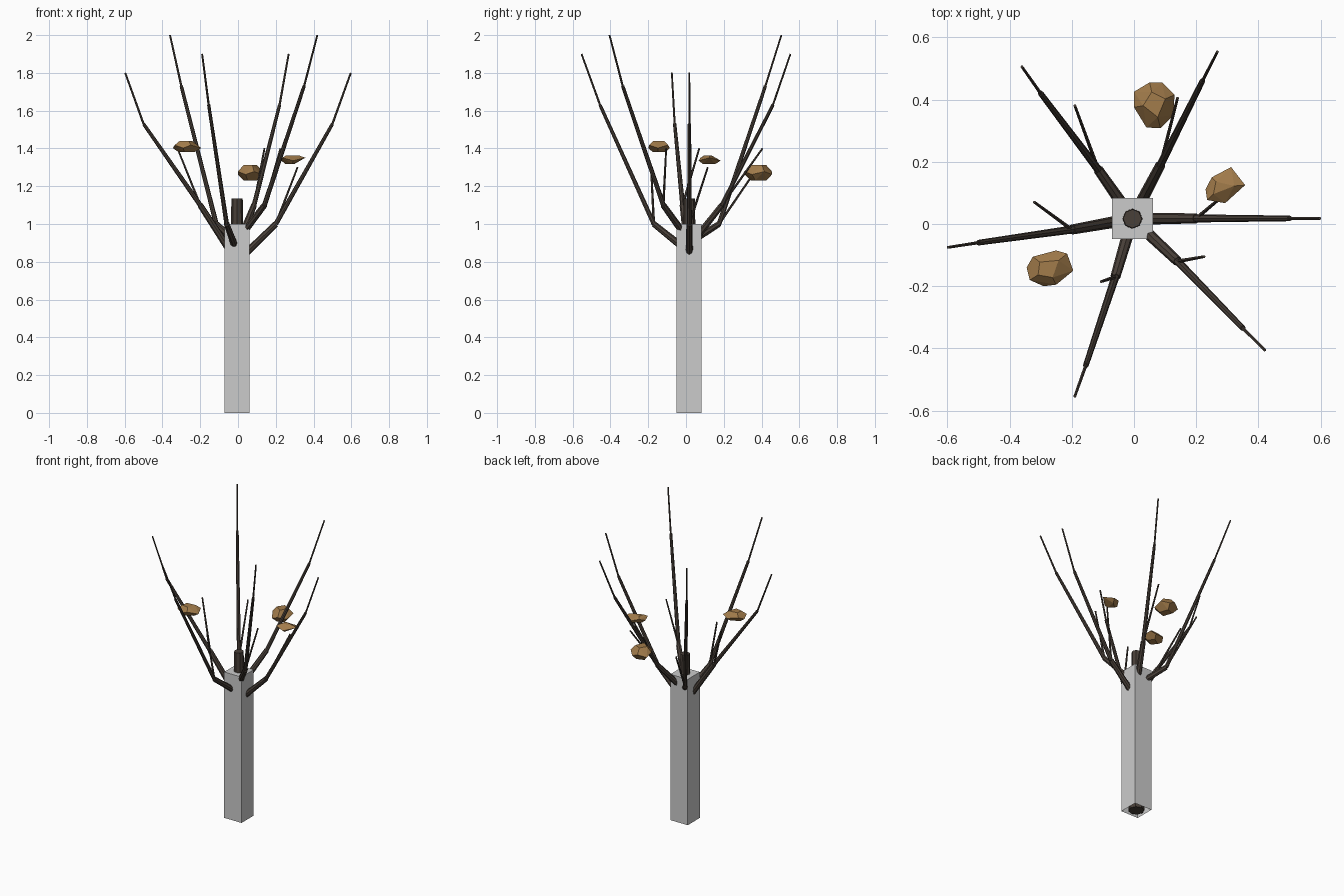
import bpy, bmesh
from mathutils import Vector, Matrix

if "Cube" in bpy.data.objects:
    bpy.data.objects.remove(bpy.data.objects["Cube"])


def material(name, rgb):
    m = bpy.data.materials.new(name)
    m.diffuse_color = (*rgb, 1)
    m.use_nodes = True
    m.node_tree.nodes["Principled BSDF"].inputs["Base Color"].default_value = m.diffuse_color
    return m


BARK = material("bark", (0.065, 0.05, 0.04))
DRY = material("dry_leaf", (0.36, 0.2, 0.07))


def finish(bm, name, mat=None):
    bmesh.ops.recalc_face_normals(bm, faces=bm.faces)
    me = bpy.data.meshes.new(name)
    bm.to_mesh(me)
    bm.free()
    ob = bpy.data.objects.new(name, me)
    bpy.context.collection.objects.link(ob)
    if mat:
        me.materials.append(mat)
    return ob


def cone(bm, a, b, r1, r2, sides):
    a, b = Vector(a), Vector(b)
    d = b - a
    rot = d.to_track_quat('Z', 'Y').to_matrix().to_4x4()
    bmesh.ops.create_cone(bm, cap_ends=True, segments=sides, radius1=r1, radius2=r2,
                          depth=d.length, matrix=Matrix.Translation((a + b) / 2) @ rot)


CX, CY = -0.005, 0.017

# square post around the trunk, open underneath
bm = bmesh.new()
bmesh.ops.create_cube(bm, size=1, matrix=Matrix.Translation((CX, CY, 0.5))
                      @ Matrix.Diagonal((0.132, 0.132, 1, 1)))
bottom = [f for f in bm.faces if f.normal.z < -0.5]
bmesh.ops.delete(bm, geom=bottom, context='FACES_ONLY')
finish(bm, "post")

# trunk
bm = bmesh.new()
cone(bm, (CX, CY, 0), (CX, CY, 1.135), 0.05, 0.03, 8)
finish(bm, "trunk", BARK)

# branches: start height, elbow, upper joint, tip, twig end
branches = [
    (0.80, (0.20, 0.018, 1.0), (0.50, 0.018, 1.53), (0.597, 0.018, 1.8), (0.315, 0.115, 1.3)),
    (0.88, (0.085, 0.19, 1.1), (0.22, 0.46, 1.63), (0.268, 0.553, 1.9), (0.14, 0.405, 1.4)),
    (0.90, (-0.115, 0.175, 1.0), (-0.30, 0.42, 1.73), (-0.36, 0.505, 2.0), (-0.19, 0.38, 1.3)),
    (0.80, (-0.20, -0.018, 1.1), (-0.50, -0.06, 1.53), (-0.597, -0.075, 1.8), (-0.32, 0.07, 1.4)),
    (0.85, (-0.06, -0.17, 1.0), (-0.155, -0.455, 1.63), (-0.19, -0.553, 1.9), (-0.105, -0.185, 1.3)),
    (0.91, (0.14, -0.12, 1.1), (0.35, -0.335, 1.73), (0.42, -0.405, 2.0), (0.225, -0.105, 1.4)),
]
for i, (z0, elbow, joint, tip, twig) in enumerate(branches):
    bm = bmesh.new()
    cone(bm, (CX, CY, z0), elbow, 0.02, 0.016, 8)
    cone(bm, elbow, joint, 0.013, 0.009, 8)
    cone(bm, joint, tip, 0.006, 0.005, 6)
    cone(bm, elbow, twig, 0.007, 0.005, 6)
    finish(bm, f"branch_{i + 1}", BARK)

# faceted dry leaf clumps: outline, low, middle and high levels
clumps = [
    ([(-.345, -.14), (-.325, -.105), (-.25, -.085), (-.215, -.095),
      (-.195, -.15), (-.25, -.195), (-.29, -.2), (-.335, -.18)], 1.38, 1.41, 1.44),
    ([(0, .425), (.05, .455), (.09, .455), (.13, .415),
      (.127, .35), (.085, .308), (.04, .31), (0, .375)], 1.23, 1.27, 1.312),
    ([(.23, .112), (.25, .15), (.312, .183), (.357, .125),
      (.293, .067), (.235, .077)], 1.317, 1.343, 1.363),
]
for i, (outline, lo, mid, hi) in enumerate(clumps):
    bm = bmesh.new()
    c = sum((Vector(p) for p in outline), Vector((0, 0))) / len(outline)
    for k, p in enumerate(outline):
        bm.verts.new((*p, mid + (0.008 if k % 2 else -0.008)))
        q = c.lerp(Vector(p), 0.55)
        bm.verts.new((*q, hi if k % 2 else lo))
    res = bmesh.ops.convex_hull(bm, input=bm.verts)
    loose = [v for v in bm.verts if not v.link_faces]
    bmesh.ops.delete(bm, geom=loose, context='VERTS')
    finish(bm, f"leaf_clump_{i + 1}", DRY)
